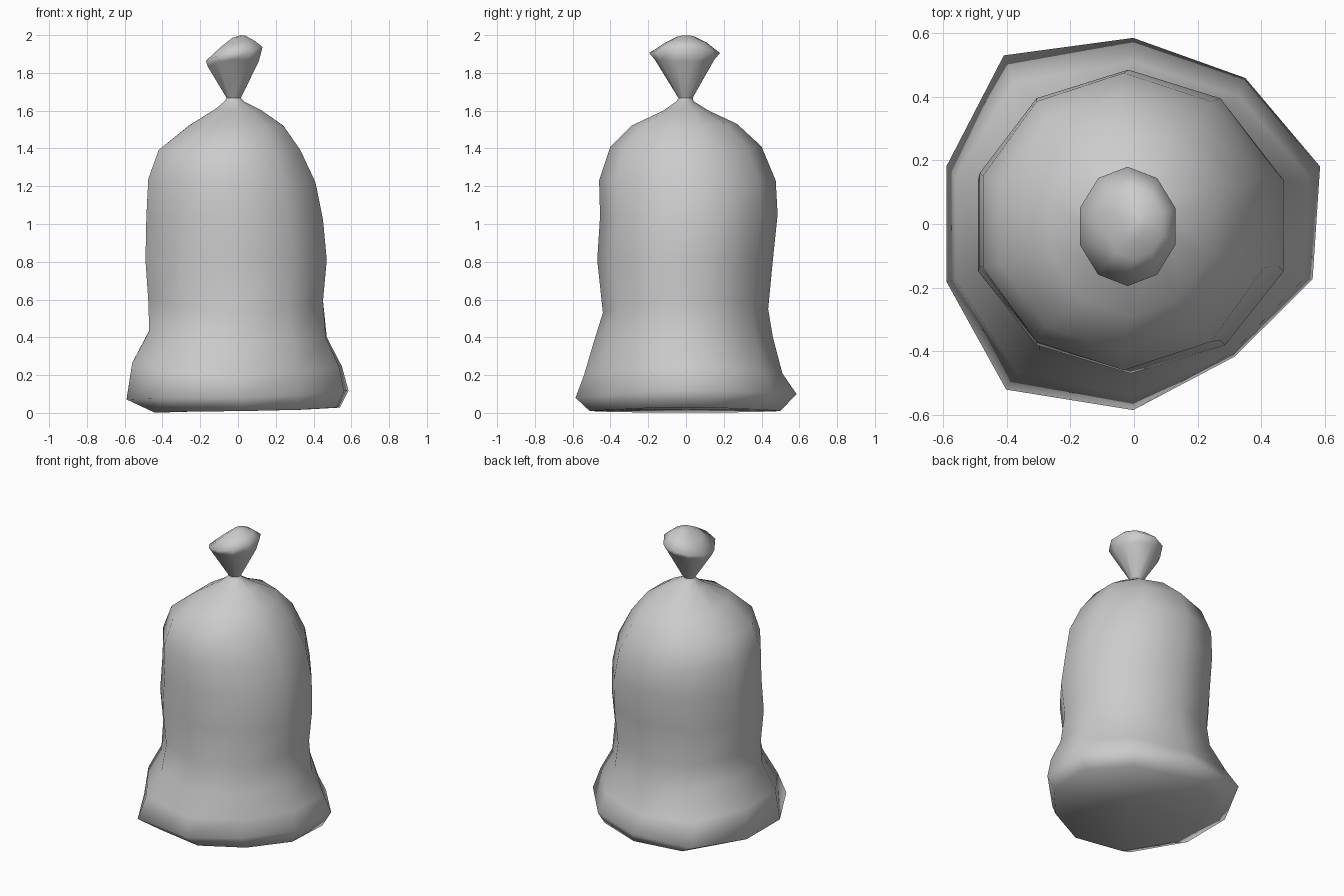
import bpy, bmesh, math

N = 10
# Outline irregularity of the slumped base, per vertex, starting at the back (+y) going counter-clockwise
BULGE = [1.0, 1.12, 1.0, 1.0, 1.1, 1.0, 0.88, 0.96, 1.0, 0.97]


def loft(name, rings, bottom=None, top=None):
    """Loft ten-sided rings: (left x, z, right x, z, front y, z, back y, z, bulge weight)."""
    bm = bmesh.new()
    loops = []
    for xl, zl, xr, zr, yf, zf, yb, zb, w in rings:
        cx, cy = (xl + xr) / 2, (yf + yb) / 2
        loop = []
        for i in range(N):
            a = math.pi / 2 + 2 * math.pi * i / N
            c, s = math.cos(a), math.sin(a)
            k = 1 + (BULGE[i] - 1) * w
            x = cx + c / math.cos(math.pi / N) * (xr - xl) / 2 * k
            y = cy + s * (yb - yf) / 2 * k
            z = c * c * (zr if c > 0 else zl) + s * s * (zb if s > 0 else zf)
            loop.append(bm.verts.new((x, y, z)))
        loops.append(loop)
    for a, b in zip(loops, loops[1:]):
        for i in range(N):
            j = (i + 1) % N
            bm.faces.new((a[i], a[j], b[j], b[i]))
    for point, loop in ((bottom, loops[0]), (top, loops[-1])):
        if point:
            v = bm.verts.new(point)
            for i in range(N):
                bm.faces.new((v, loop[i], loop[(i + 1) % N]))
    bmesh.ops.recalc_face_normals(bm, faces=bm.faces)
    me = bpy.data.meshes.new(name)
    bm.to_mesh(me)
    bm.free()
    for p in me.polygons:
        p.use_smooth = True
    ob = bpy.data.objects.new(name, me)
    bpy.context.collection.objects.link(ob)
    return ob


# Sack body: slumped base, waist, barrel and shoulders, ending at the tie
body = [
    (-0.44, 0.00, 0.54, 0.03, -0.51, 0.01, 0.50, 0.01, 0.8),
    (-0.59, 0.07, 0.585, 0.12, -0.585, 0.08, 0.585, 0.10, 1.0),
    (-0.56, 0.27, 0.55, 0.25, -0.54, 0.20, 0.51, 0.21, 0.7),
    (-0.47, 0.44, 0.47, 0.40, -0.49, 0.37, 0.46, 0.40, 0.25),
    (-0.475, 0.60, 0.45, 0.60, -0.44, 0.53, 0.435, 0.55, 0),
    (-0.49, 0.81, 0.47, 0.81, -0.47, 0.81, 0.46, 0.81, 0),
    (-0.485, 1.04, 0.45, 1.02, -0.455, 1.04, 0.485, 1.05, 0),
    (-0.475, 1.24, 0.41, 1.22, -0.46, 1.23, 0.475, 1.23, 0),
    (-0.42, 1.39, 0.33, 1.39, -0.40, 1.41, 0.40, 1.41, 0),
    (-0.26, 1.52, 0.24, 1.52, -0.29, 1.52, 0.27, 1.53, 0),
    (-0.12, 1.61, 0.12, 1.605, -0.12, 1.60, 0.12, 1.60, 0),
    (-0.07, 1.65, 0.03, 1.65, -0.05, 1.65, 0.04, 1.65, 0),
    (-0.06, 1.667, 0.015, 1.667, -0.04, 1.667, 0.035, 1.667, 0),
]
loft("sack_body", body, bottom=(0.03, 0, 0.015))

# Gathered neck flaring above the tie, with a domed tilted cap
neck = [
    (-0.06, 1.667, 0.015, 1.667, -0.04, 1.667, 0.035, 1.667, 0),
    (-0.16, 1.83, 0.11, 1.86, -0.165, 1.87, 0.15, 1.87, 0),
    (-0.17, 1.86, 0.13, 1.94, -0.195, 1.905, 0.18, 1.905, 0),
    (-0.09, 1.935, 0.09, 1.97, -0.11, 1.96, 0.11, 1.96, 0),
    (-0.03, 1.985, 0.035, 2.0, -0.05, 1.99, 0.05, 1.99, 0),
]
loft("tied_neck", neck, top=(0.01, 0, 1.998))
